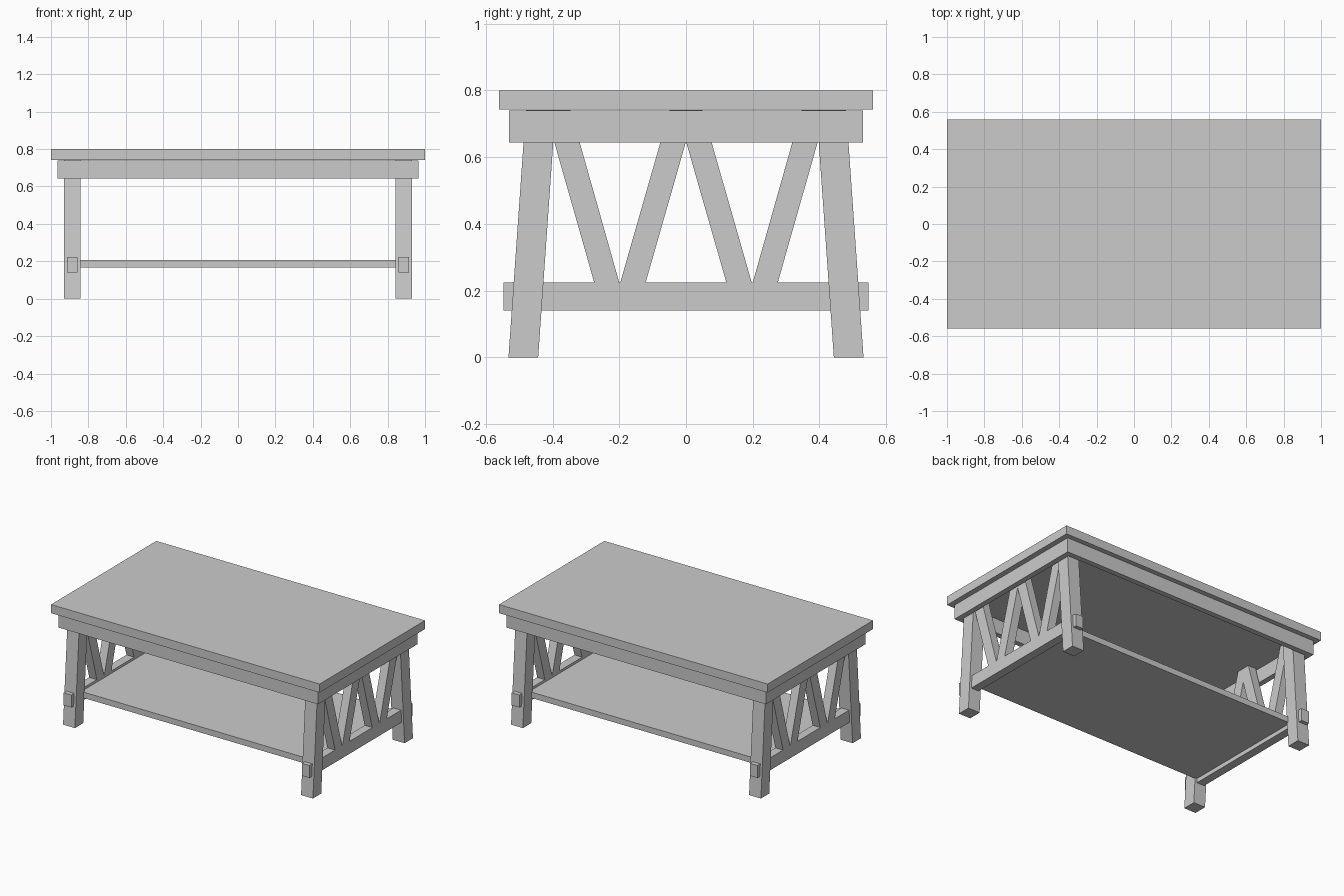
import bpy, bmesh

if "Cube" in bpy.data.objects:
    bpy.data.objects.remove(bpy.data.objects["Cube"])

mat = bpy.data.materials.new("plain grey")
mat.diffuse_color = (0.6, 0.6, 0.6, 1)
mat.use_nodes = True
mat.node_tree.nodes["Principled BSDF"].inputs["Base Color"].default_value = mat.diffuse_color


def prism(name, x0, x1, bottom, top, z0, z1):
    """Box whose y-range is `bottom` at z0 and `top` at z1 (lets it lean)."""
    bm = bmesh.new()
    rings = []
    for (ya, yb), z in ((bottom, z0), (top, z1)):
        rings.append([bm.verts.new(p) for p in
                      ((x0, ya, z), (x1, ya, z), (x1, yb, z), (x0, yb, z))])
    lo, hi = rings
    bm.faces.new(lo[::-1])
    bm.faces.new(hi)
    for i in range(4):
        j = (i + 1) % 4
        bm.faces.new((lo[i], lo[j], hi[j], hi[i]))
    bmesh.ops.recalc_face_normals(bm, faces=bm.faces)
    me = bpy.data.meshes.new(name)
    bm.to_mesh(me)
    bm.free()
    me.materials.append(mat)
    ob = bpy.data.objects.new(name, me)
    bpy.context.collection.objects.link(ob)
    return ob


def box(name, x0, x1, y, z0, z1):
    return prism(name, x0, x1, (-y, y), (-y, y), z0, z1)


def pair(s, a, b):
    return tuple(sorted((s * a, s * b)))


# tabletop and lower shelf
box("tabletop", -1, 1, 0.56, 0.742, 0.80)
box("lower_shelf", -0.865, 0.865, 0.44, 0.168, 0.207)

TOP = 0.741  # legs and braces run up inside the hollow apron
for s, side, end in ((-1, "left", "front"), (1, "right", "back")):
    # apron frame boards
    y = pair(s, 0.494, 0.53)
    prism(end + "_apron", -0.966, 0.966, y, y, 0.643, 0.74)
    xa, xb = pair(s, 0.93, 0.966)
    box(side + "_apron", xa, xb, 0.494, 0.643, 0.74)

for sx, side in ((-1, "left"), (1, "right")):
    # through stretcher at the end frame
    xa, xb = pair(sx, 0.858, 0.915)
    box(side + "_stretcher", xa, xb, 0.547, 0.14, 0.224)
    la, lb = pair(sx, 0.842, 0.93)
    for sy, end in ((-1, "front"), (1, "back")):
        # splayed leg
        prism(f"{end}_{side}_leg", la, lb, pair(sy, 0.443, 0.532), pair(sy, 0.391, 0.48), 0, TOP)
        # slanted braces forming a V
        prism(f"{end}_{side}_outer_brace", xa, xb, pair(sy, 0.20, 0.275), pair(sy, 0.346, 0.422), 0.224, TOP)
        prism(f"{end}_{side}_inner_brace", xa, xb, pair(sy, 0.121, 0.197), pair(sy, -0.027, 0.049), 0.224, TOP)
